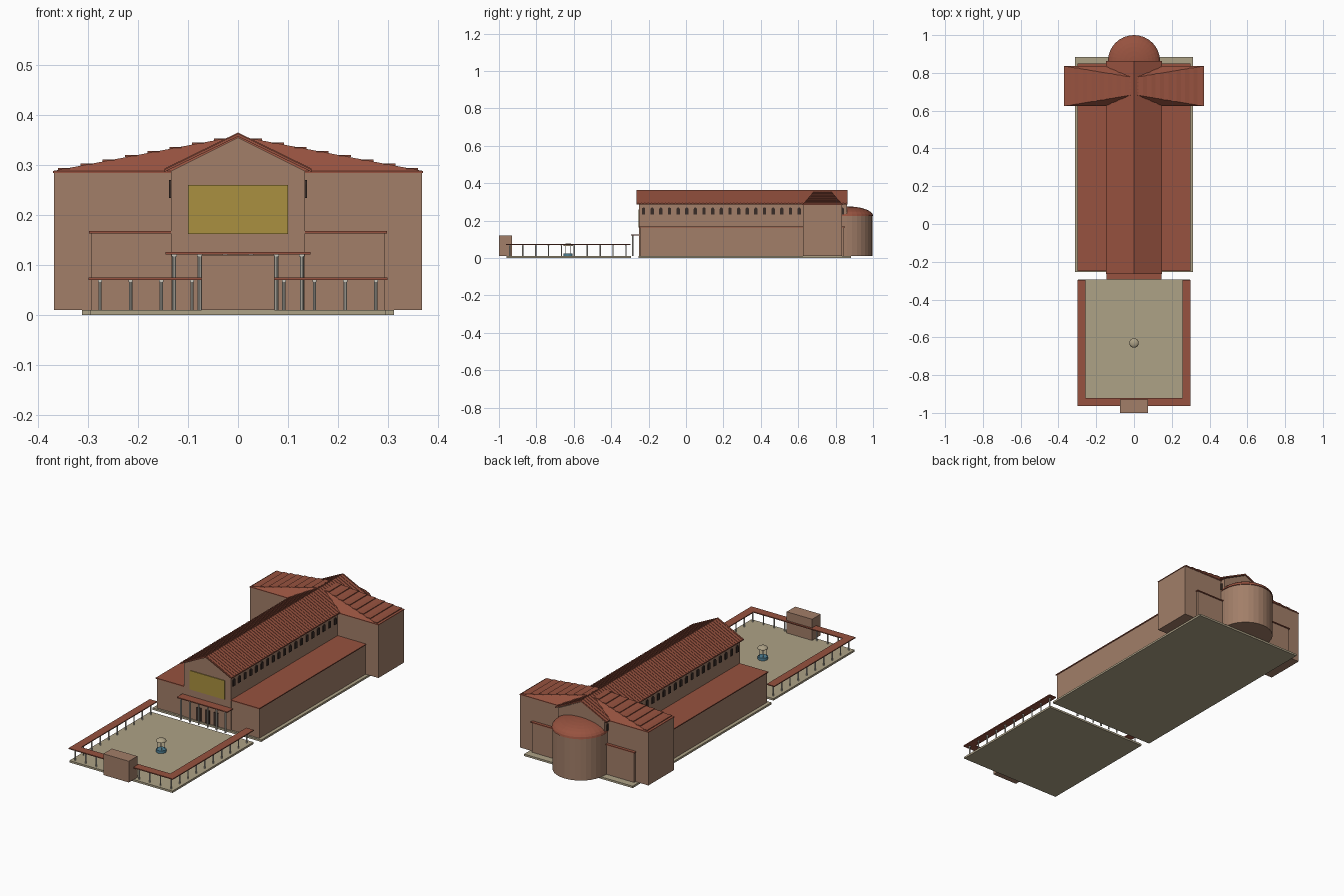
import bpy, bmesh, math
from mathutils import Vector

if "Cube" in bpy.data.objects:
    bpy.data.objects.remove(bpy.data.objects["Cube"])


def mat(name, rgb):
    m = bpy.data.materials.new(name)
    m.diffuse_color = (*rgb, 1)
    m.use_nodes = True
    m.node_tree.nodes["Principled BSDF"].inputs["Base Color"].default_value = m.diffuse_color
    return m


BRICK = mat("brick", (0.36, 0.21, 0.14))
TILE = mat("roof_tile", (0.31, 0.085, 0.05))
PAVING = mat("paving", (0.42, 0.36, 0.24))
MARBLE = mat("marble", (0.60, 0.57, 0.50))
GOLD = mat("mosaic_gold", (0.40, 0.28, 0.05))
DARK = mat("dark_opening", (0.04, 0.025, 0.02))
WATER = mat("water", (0.08, 0.22, 0.30))


def finish(bm, name, material, smooth=False):
    bmesh.ops.recalc_face_normals(bm, faces=bm.faces[:])
    me = bpy.data.meshes.new(name)
    bm.to_mesh(me)
    bm.free()
    me.materials.append(material)
    for p in me.polygons:
        p.use_smooth = smooth
    ob = bpy.data.objects.new(name, me)
    bpy.context.collection.objects.link(ob)
    return ob


def add_box(bm, x0, x1, y0, y1, z0, z1):
    v = bmesh.ops.create_cube(bm, size=1)["verts"]
    bmesh.ops.scale(bm, vec=(x1 - x0, y1 - y0, z1 - z0), verts=v)
    bmesh.ops.translate(bm, vec=((x0 + x1) / 2, (y0 + y1) / 2, (z0 + z1) / 2), verts=v)


def boxes(name, material, *dims):
    bm = bmesh.new()
    for d in dims:
        add_box(bm, *d)
    return finish(bm, name, material)


def add_cyl(bm, x, y, z0, z1, r, sides=10):
    v = bmesh.ops.create_cone(bm, cap_ends=True, segments=sides, radius1=r,
                              radius2=r, depth=z1 - z0)["verts"]
    bmesh.ops.translate(bm, vec=(x, y, (z0 + z1) / 2), verts=v)


def columns(name, spots, z1, r):
    # round shafts with a small square capital
    bm = bmesh.new()
    for x, y in spots:
        add_cyl(bm, x, y, 0.01, z1, r)
        add_box(bm, x - r * 1.2, x + r * 1.2, y - r * 1.2, y + r * 1.2, z1 - 0.004, z1)
    return finish(bm, name, MARBLE)


def add_profile(bm, profile, y0, y1):
    # extrude an xz profile along y
    f = bm.faces.new([bm.verts.new((x, y0, z)) for x, z in profile])
    g = bmesh.ops.extrude_face_region(bm, geom=[f])["geom"]
    bmesh.ops.translate(bm, vec=(0, y1 - y0, 0),
                        verts=[e for e in g if isinstance(e, bmesh.types.BMVert)])


def dome(name, x, y, z, r, h, material):
    bm = bmesh.new()
    bmesh.ops.create_uvsphere(bm, u_segments=32, v_segments=16, radius=1)
    bmesh.ops.bisect_plane(bm, geom=bm.verts[:] + bm.edges[:] + bm.faces[:],
                           plane_co=(0, 0, 0), plane_no=(0, 0, -1), clear_outer=True)
    bmesh.ops.holes_fill(bm, edges=[e for e in bm.edges if e.is_boundary])
    bmesh.ops.scale(bm, vec=(r, r, h), verts=bm.verts[:])
    bmesh.ops.translate(bm, vec=(x, y, z), verts=bm.verts[:])
    return finish(bm, name, material)


# church body
boxes("church_plinth", PAVING, (-0.312, 0.312, -0.255, 0.883, 0, 0.01))
boxes("nave_walls", BRICK, (-0.134, 0.134, -0.25, 0.86, 0.01, 0.288))
boxes("aisle_walls", BRICK, *[(min(a, b), max(a, b), -0.245, 0.845, 0.01, 0.163)
                              for a, b in ((0.134, 0.294), (-0.134, -0.294))])
boxes("aisle_roofs", TILE, *[(min(a, b), max(a, b), -0.25, 0.85, 0.163, 0.168)
                             for a, b in ((0.132, 0.298), (-0.132, -0.298))])

# nave gable and roof
bm = bmesh.new()
add_profile(bm, [(-0.134, 0.288), (0.134, 0.288), (0, 0.355)], -0.25, 0.86)
finish(bm, "nave_gable", BRICK)
bm = bmesh.new()
add_profile(bm, [(-0.147, 0.286), (0, 0.357), (0.147, 0.286),
                 (0.147, 0.291), (0, 0.363), (-0.147, 0.291)], -0.265, 0.864)
finish(bm, "nave_roof", TILE)
bm = bmesh.new()
for i in range(62):
    y = -0.26 + i * 0.0183
    add_profile(bm, [(-0.147, 0.290), (0, 0.362), (0.147, 0.290),
                     (0.147, 0.293), (0, 0.365), (-0.147, 0.293)], y, y + 0.006)
finish(bm, "nave_roof_tile_rows", TILE)

# clerestory windows with round heads, both sides
bm = bmesh.new()
for s in (-1, 1):
    for i in range(24):
        y = -0.227 + i * 0.0462
        pts = [(y - 0.009, 0.234), (y + 0.009, 0.234)]
        pts += [(y + 0.009 * math.cos(a * math.pi / 6), 0.261 + 0.009 * math.sin(a * math.pi / 6))
                for a in range(7)]
        f = bm.faces.new([bm.verts.new((s * 0.132, py, pz)) for py, pz in pts])
        g = bmesh.ops.extrude_face_region(bm, geom=[f])["geom"]
        bmesh.ops.translate(bm, vec=(s * 0.006, 0, 0),
                            verts=[e for e in g if isinstance(e, bmesh.types.BMVert)])
finish(bm, "clerestory_windows", DARK)

# transept with a roof tapering up to the crossing
CY = 0.73
boxes("transept_walls", BRICK, (-0.368, 0.368, 0.626, 0.834, 0.01, 0.285))
bm = bmesh.new()
for x in (-0.37, 0.37):
    for y in (-0.106, 0.106):
        for z in (0.284, 0.288):
            bm.verts.new((x, CY + y, z))
for y in (-0.045, 0.045):
    bm.verts.new((0, CY + y, 0.358))
bmesh.ops.convex_hull(bm, input=bm.verts[:])
bmesh.ops.dissolve_limit(bm, angle_limit=0.01, verts=bm.verts[:], edges=bm.edges[:])
finish(bm, "transept_roof", TILE)
rows = []
for s in (-1, 1):
    for i in range(8):
        t = (i + 0.5) / 8.3
        x, w, z = s * 0.37 * (1 - t), 0.106 - 0.061 * t, 0.288 + 0.07 * t
        rows.append((x - 0.012, x + 0.012, CY - w, CY + w, z - 0.002, z + 0.002))
boxes("transept_tile_rows", TILE, *rows)

# apse
bm = bmesh.new()
add_cyl(bm, 0, 0.862, 0.01, 0.228, 0.134, 32)
finish(bm, "apse_wall", BRICK)
dome("apse_half_dome", 0, 0.862, 0.226, 0.138, 0.05, TILE)

# facade mosaic, doors and porch
boxes("facade_mosaic", GOLD, (-0.1, 0.1, -0.254, -0.25, 0.162, 0.26))
boxes("facade_doors", DARK, *[(x - 0.014, x + 0.014, -0.252, -0.25, 0.01, 0.08)
                              for x in (-0.05, 0, 0.05)])
boxes("porch_roof", TILE, (-0.145, 0.145, -0.295, -0.25, 0.121, 0.126))
columns("porch_columns", [(-0.1275 + i * 0.051, -0.285) for i in range(6)], 0.121, 0.0042)

# forecourt with colonnade
boxes("forecourt_floor", PAVING, (-0.296, 0.296, -0.96, -0.295, 0, 0.01))
boxes("colonnade_roof", TILE, (-0.299, -0.256, -0.92, -0.297, 0.070, 0.075),
      (0.256, 0.299, -0.92, -0.297, 0.070, 0.075),
      (-0.299, 0.299, -0.963, -0.92, 0.070, 0.075))
spots = [(-0.276 + i * 0.0613, -0.942) for i in range(10)]
spots += [(s * 0.276, -0.942 + i * 0.069) for s in (-1, 1) for i in range(1, 10)]
columns("colonnade_columns", spots, 0.070, 0.0035)
boxes("gatehouse", BRICK, (-0.073, 0.073, -1.0, -0.93, 0.01, 0.12))

# fountain
bm = bmesh.new()
add_cyl(bm, 0, -0.63, 0.01, 0.024, 0.024, 20)
finish(bm, "fountain_basin", WATER)
bm = bmesh.new()
for a in range(4):
    an = math.pi / 4 + a * math.pi / 2
    add_cyl(bm, 0.018 * math.cos(an), -0.63 + 0.018 * math.sin(an), 0.02, 0.066, 0.0012, 6)
finish(bm, "fountain_posts", MARBLE)
dome("fountain_canopy", 0, -0.63, 0.065, 0.025, 0.014, PAVING)
